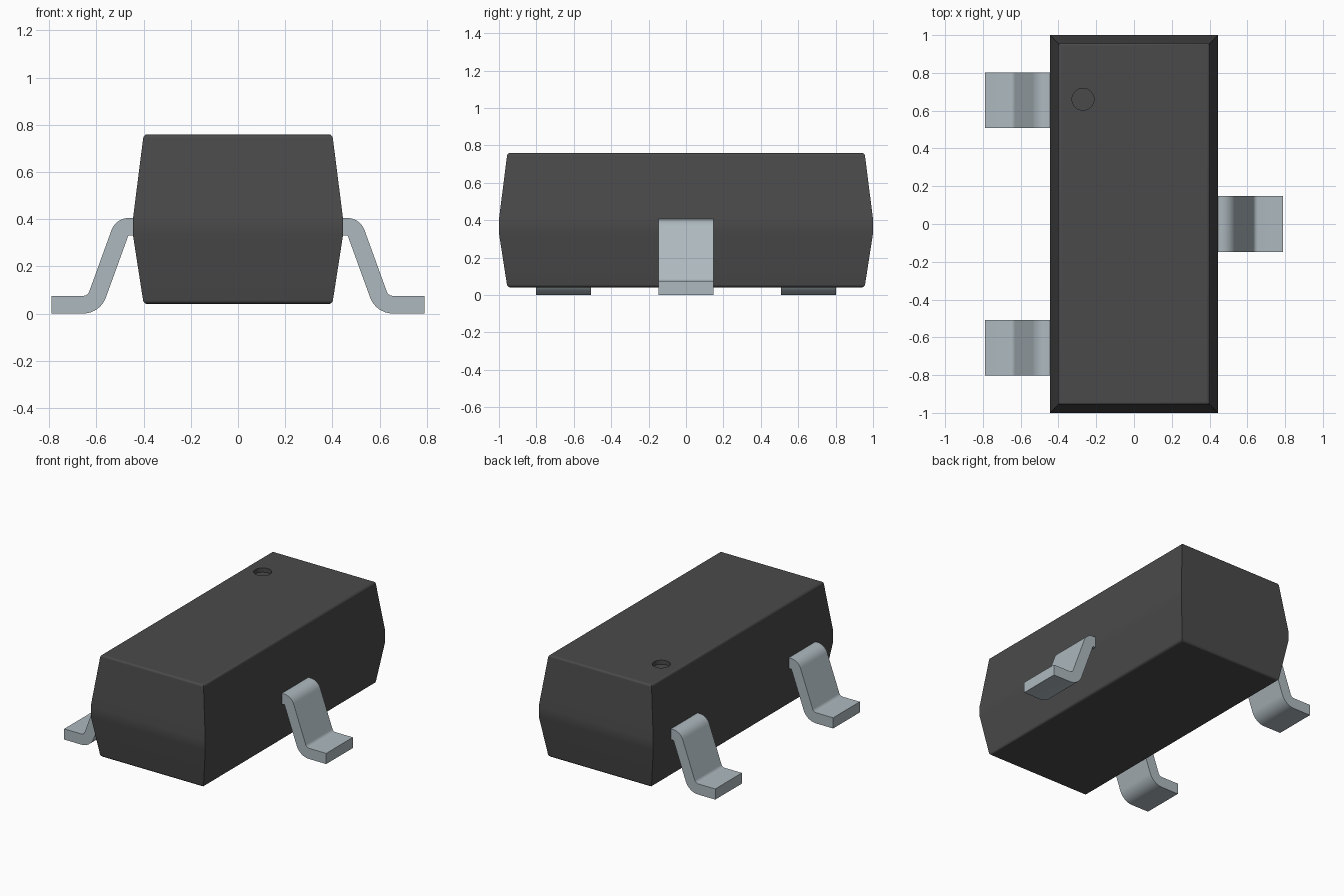
import bpy, bmesh, math
from mathutils import Vector

if "Cube" in bpy.data.objects:
    bpy.data.objects.remove(bpy.data.objects["Cube"], do_unlink=True)


def material(name, rgb):
    m = bpy.data.materials.new(name)
    m.use_nodes = True
    m.diffuse_color = (*rgb, 1)
    bsdf = m.node_tree.nodes["Principled BSDF"]
    bsdf.inputs["Base Color"].default_value = (*rgb, 1)
    bsdf.inputs["Roughness"].default_value = 0.6
    return m


black = material("black_plastic", (0.068, 0.068, 0.068))
tin = material("tinned_metal", (0.42, 0.485, 0.52))


def finish(bm, name, mat):
    bmesh.ops.recalc_face_normals(bm, faces=bm.faces)
    me = bpy.data.meshes.new(name)
    bm.to_mesh(me)
    bm.free()
    me.materials.append(mat)
    ob = bpy.data.objects.new(name, me)
    bpy.context.collection.objects.link(ob)
    return ob


def select(ob):
    bpy.ops.object.select_all(action='DESELECT')
    ob.select_set(True)
    bpy.context.view_layer.objects.active = ob


def smooth(ob):
    select(ob)
    bpy.ops.object.shade_smooth_by_angle(angle=math.radians(32))


# Body: stacked rectangles, widest at a narrow straight waist
TOP, BOTTOM = 0.76, 0.04
bm = bmesh.new()
rings = []
for z, hx, hy in [(BOTTOM, 0.40, 0.955), (0.33, 0.445, 1.0),
                  (0.405, 0.445, 1.0), (TOP, 0.40, 0.955)]:
    rings.append([bm.verts.new((sx * hx, sy * hy, z))
                  for sx, sy in [(-1, -1), (1, -1), (1, 1), (-1, 1)]])
for a, b in zip(rings, rings[1:]):
    for i in range(4):
        j = (i + 1) % 4
        bm.faces.new((a[i], a[j], b[j], b[i]))
bm.faces.new(rings[0][::-1])
bm.faces.new(rings[-1])
# Rounded rims at the top and bottom only
rims = [e for e in bm.edges
        if all(v.co.z in (rings[0][0].co.z, rings[-1][0].co.z) for v in e.verts)]
bmesh.ops.bevel(bm, geom=rims, offset=0.016, segments=3, profile=0.5, affect='EDGES')
body = finish(bm, "body", black)

# Round orientation dimple sunk into the top
bpy.ops.mesh.primitive_cylinder_add(vertices=32, radius=0.058, depth=0.06,
                                    location=(-0.27, 0.66, TOP))
cutter = bpy.context.object
cutter.name = "dimple_cutter"
cutter.hide_render = True
cutter.data.materials.append(black)
cut = body.modifiers.new("dimple", 'BOOLEAN')
cut.object = cutter
cut.operation = 'DIFFERENCE'
cut.solver = 'EXACT'
select(body)
bpy.ops.object.modifier_apply(modifier=cut.name)
bpy.data.objects.remove(cutter, do_unlink=True)
smooth(body)
wn = body.modifiers.new("even_shading", 'WEIGHTED_NORMAL')
wn.keep_sharp = True

# Leads: gull-wing strip bent along a filleted centre line
THICK, HALF_WIDTH = 0.075, 0.148


def fillet(p, q, r, radius, steps=8):
    """Points and strip normals on the arc rounding corner q."""
    d0, d1 = (q - p).normalized(), (r - q).normalized()
    turn = d0.angle_signed(d1)           # positive is clockwise
    side = -1 if turn > 0 else 1
    n0 = Vector((-d0.y, d0.x))
    start = q - d0 * radius * math.tan(abs(turn) / 2)
    centre = start + n0 * radius * side
    out = []
    for i in range(steps + 1):
        a = -turn * i / steps
        n = Vector((n0.x * math.cos(a) - n0.y * math.sin(a),
                    n0.x * math.sin(a) + n0.y * math.cos(a)))
        out.append((centre - n * radius * side, n))
    return out


def lead(name, side, y):
    a, b, c, d = [Vector(p) for p in [(0.40, 0.3675), (0.4915, 0.3675),
                                      (0.611, 0.0375), (0.79, 0.0375)]]
    up = Vector((0, 1))
    path = ([(a, up)] + fillet(a, b, c, 0.041) + fillet(b, c, d, 0.065) + [(d, up)])
    bm = bmesh.new()
    rows = []
    for p, n in path:
        row = []
        for s, w in [(1, -1), (1, 1), (-1, 1), (-1, -1)]:
            q = p + n * s * THICK / 2
            row.append(bm.verts.new((side * q.x, y + w * HALF_WIDTH, q.y)))
        rows.append(row)
    for r0, r1 in zip(rows, rows[1:]):
        for i in range(4):
            j = (i + 1) % 4
            bm.faces.new((r0[i], r0[j], r1[j], r1[i]))
    bm.faces.new(rows[0])
    bm.faces.new(rows[-1][::-1])
    smooth(finish(bm, name, tin))


lead("lead_left_middle", 1, 0.0)
lead("lead_right_front", -1, -0.655)
lead("lead_right_back", -1, 0.655)
